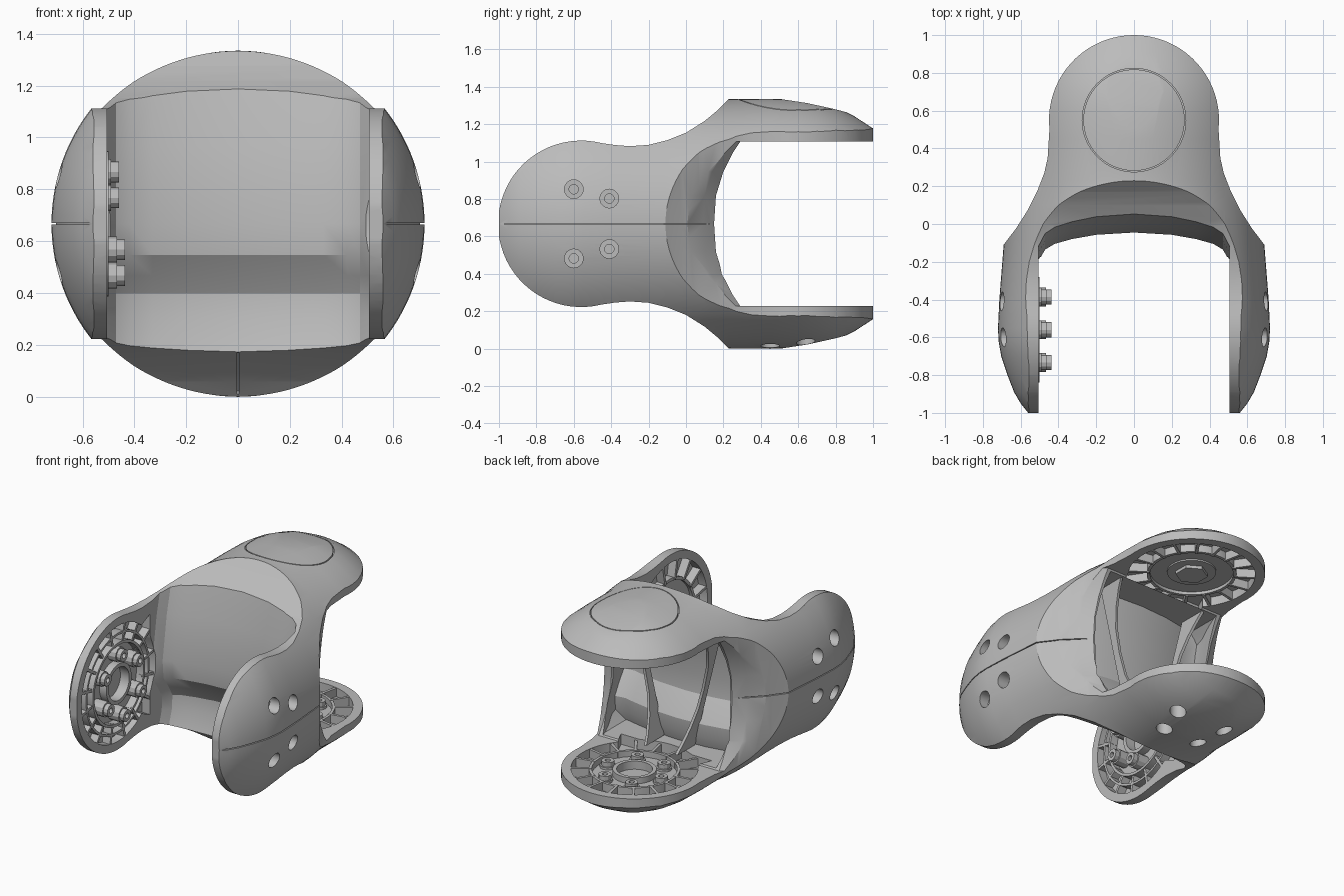
import bpy, bmesh, math
from mathutils import Matrix, Vector

old = bpy.data.objects.get("Cube")
if old:
    bpy.data.objects.remove(old)

grey = bpy.data.materials.new("plain_grey")
grey.use_nodes = True
grey.diffuse_color = (0.5, 0.5, 0.5, 1)
grey.node_tree.nodes["Principled BSDF"].inputs["Base Color"].default_value = (0.5, 0.5, 0.5, 1)

MID = 0.667          # height of the centre line
FRONT, REAR = -0.56, 0.55   # the two joint centres along y
X, Y, Z = Vector((1, 0, 0)), Vector((0, 1, 0)), Vector((0, 0, 1))


def frame(origin, u, n):
    """Local frame: u along local x, n along local z."""
    m = Matrix((u, n.cross(u), n)).transposed().to_4x4()
    m.translation = origin
    return m


def make(name, bm):
    bmesh.ops.remove_doubles(bm, verts=bm.verts, dist=1e-5)
    bmesh.ops.recalc_face_normals(bm, faces=bm.faces)
    me = bpy.data.meshes.new(name)
    bm.to_mesh(me)
    bm.free()
    me.materials.append(grey)
    ob = bpy.data.objects.new(name, me)
    bpy.context.collection.objects.link(ob)
    return ob


def loft(name, outline, levels, m):
    """Stack an outline at (height, shift) levels and cap it."""
    bm = bmesh.new()
    rows = [[bm.verts.new(m @ Vector((a + shift, b, h))) for a, b in outline]
            for h, shift in levels]
    n = len(outline)
    for lo, hi in zip(rows, rows[1:]):
        for i in range(n):
            j = (i + 1) % n
            bm.faces.new((lo[i], lo[j], hi[j], hi[i]))
    bm.faces.new(rows[0])
    bm.faces.new(rows[-1])
    return make(name, bm)


def prism(name, outline, h0, h1, m):
    return loft(name, outline, [(h0, 0), (h1, 0)], m)


def lathe(name, profile, m, segs=64):
    """Turn a closed (radius, height) profile about the local z axis."""
    bm = bmesh.new()
    rows = [[bm.verts.new(m @ Vector((r * math.cos(t), r * math.sin(t), h))) for r, h in profile]
            for t in (2 * math.pi * i / segs for i in range(segs))]
    k = len(profile)
    for i in range(segs):
        a, b = rows[i], rows[(i + 1) % segs]
        for j in range(k):
            bm.faces.new((a[j], a[(j + 1) % k], b[(j + 1) % k], b[j]))
    return make(name, bm)


def ring(name, r0, r1, h0, h1, m, segs=64):
    return lathe(name, [(r0, h0), (r1, h0), (r1, h1), (r0, h1)], m, segs)


def cut(ob, tool, op="DIFFERENCE"):
    mod = ob.modifiers.new("cut", "BOOLEAN")
    mod.operation, mod.solver, mod.object = op, "EXACT", tool
    bpy.context.view_layer.update()
    me = bpy.data.meshes.new_from_object(ob.evaluated_get(bpy.context.evaluated_depsgraph_get()))
    ob.modifiers.clear()
    ob.data = me
    bpy.data.objects.remove(tool)


def mirrored(half):
    """Close an outline given for b > 0 by mirroring it in b."""
    return half + [(a, -b) for a, b in reversed(half) if abs(b) > 1e-6]


def arc(c, r, a0, a1, n=20):
    return [(c + r * math.cos(math.radians(a0 + (a1 - a0) * i / n)),
             r * math.sin(math.radians(a0 + (a1 - a0) * i / n))) for i in range(n + 1)]


# Body: turned barrel trimmed by the side and plan outlines
along_y = frame(Vector((0, 0, MID)), X, Y)
side = frame(Vector((0, 0, MID)), Y, X)     # local (y, z), extruded in x
plan = frame(Vector((0, 0, MID)), Y, -Z)    # local (y, x), extruded in z
barrel = [(0, -1), (.56, -1), (.6, -.95), (.635, -.89), (.67, -.8), (.703, -.7), (.717, -.62), (.72, -.55),
          (.713, -.4), (.69, -.11), (.68, .1), (.667, .23), (.668, .45), (.665, .6), (.652, .7), (.625, .8),
          (.575, .9), (.51, 1), (0, 1)]
body = lathe("forked_link_body", barrel, along_y, 128)
cut(body, prism("side_trim", mirrored(arc(FRONT, .445, 180, 76) + [
    (-.38, .421), (-.3, .415), (-.2, .422), (-.1, .447), (0, .487), (.1, .55), (.17, .608),
    (.23, .668), (.5, .668), (.65, .645), (.8, .612), (1.1, .53)]), -1, 1, side), "INTERSECT")
cut(body, prism("plan_trim", mirrored(arc(REAR, .45, 0, 96) + [
    (.35, .457), (.27, .475), (.18, .51), (.07, .565), (-.02, .622), (-.11, .69), (-.25, .85),
    (-1.1, .85)]), -1, 1, plan), "INTERSECT")

# Fork slots: front one between the side ears, rear one between the flat plates
lean = [(-.9, .12), (-.55, .06), (-.3, 0), (0, -.045), (.12, -.035), (.2, .02), (.27, .06), (.36, .055),
        (.5, .01), (.9, -.14)]
front_slot = mirrored([(0, 0), (-.012, .2), (-.035, .33), (-.06, .42), (-.09, .47), (-.15, .505), (-1.2, .505)])
cut(body, loft("front_slot", front_slot, lean, plan))
curve = [(.15, 0), (.16, .15), (.2, .28), (.25, .38), (.29, .44)]
lip = [(-.9, -.3), (-.6, -.14), (-.52, -.06), (-.45, 0), (.45, 0), (.52, -.06), (.6, -.14), (.9, -.3)]
cut(body, loft("rear_slot", mirrored(curve + [(1.2, .44)]), lip, side))

# Hollow behind the front wall
hollow = loft("hollow", mirrored([(.045, 0), (.033, .2), (.01, .33), (-.01, .42), (.0, .49), (.06, .48),
                                  (.15, .45), (.3, .41), (.4, .38)]), lean, plan)
cut(hollow, lathe("hollow_limit", [(0, -.5), (.61, -.5), (.61, .5), (0, .5)], along_y), "INTERSECT")
cut(hollow, prism("hollow_height", [(-.5, -.43), (.5, -.43), (.5, .43), (-.5, .43)], -1, 1, side), "INTERSECT")
cut(body, hollow)

# Joint faces, each with n pointing into its slot
mounts = {
    "right_ear": frame(Vector((-.505, FRONT, MID)), Y, X),
    "left_ear": frame(Vector((.505, FRONT, MID)), Y, -X),
    "bottom_plate": frame(Vector((0, REAR, MID - .44)), -Y, Z),
    "top_plate": frame(Vector((0, REAR, MID + .44)), -Y, -Z),
}


def reach(t):
    """Distance from joint centre to recess edge; it widens towards the root."""
    if math.cos(t) < .65:
        return .39
    return max(.39, min(.34 / math.cos(t), .34 / max(abs(math.sin(t)), .01)))


for name, m in mounts.items():
    recess = [(reach(t) * math.cos(t), reach(t) * math.sin(t)) for t in (math.radians(a) for a in range(0, 360, 5))]
    cut(body, prism("recess", recess, -.06, .01, m))

# Screw holes in the ears and the bottom plate
for name, shift in (("right_ear", 0), ("left_ear", 0), ("bottom_plate", -.05)):
    for u, v in ((-.04, .185), (.15, .135), (-.04, -.185), (.15, -.135)):
        spot = mounts[name] @ Matrix.Translation((u + shift, v, 0))
        cut(body, lathe("bore", [(0, -.3), (.05, -.3), (.05, -.12), (.025, -.12), (.025, -.03), (0, -.03)], spot, 24))

# Seams: lid circle on top, split lines along the sides and underneath
cut(body, ring("lid_seam", .268, .274, -.4, -.14, mounts["top_plate"], 96))
for s in (-1, 1):
    cut(body, prism("side_seam", [(y, s * x) for y, x in (
        (-1.1, .54), (-.95, .58), (-.8, .652), (-.55, .703), (-.12, .672), (-.03, .605), (.03, .56),
        (.12, .48), (.2, .48), (.2, .8), (-1.1, .8))], -.003, .003, plan))
cut(body, prism("under_seam", [(.02, -.485), (.1, -.535), (.22, -.645), (.22, -.8), (.02, -.8)], -.003, .003, side))

parts = [body]

# Spoked lattice and hub for every joint face
for name, m in mounts.items():
    for i in range(16):
        t = 2 * math.pi * (i + .5) / 16
        spoke = [(.26, -.009), (reach(t) + .008, -.009), (reach(t) + .008, .009), (.26, .009)]
        parts.append(prism(name + "_spoke", spoke, -.065, -.003, m @ Matrix.Rotation(t, 4, "Z")))
    if name in ("right_ear", "bottom_plate"):
        ear = name == "right_ear"
        lift = .006 if ear else -.005
        if ear:
            parts.append(ring(name + "_lattice_ring", .325, .34, -.065, -.003, m))
        parts.append(lathe(name + "_hub", [(.11, -.065), (.28, -.065), (.28, lift), (.262, lift),
                                           (.262, -.045), (.135, -.045), (.135, lift), (.11, lift)], m))
        for i in range(6):
            t = math.radians(60 * i + 30)
            spot = m @ Matrix.Translation((.2 * math.cos(t), .2 * math.sin(t), 0))
            top = (.045 if t < math.pi else .068) if ear else 0
            parts.append(lathe(name + "_screw", [(0, -.065), (.05, -.065), (.05, top - .03), (.04, top - .03),
                                                 (.04, top), (.018, top), (.018, top - .03), (0, top - .03)], spot, 12))
    else:
        parts.append(lathe(name + "_idler_disc", [(0, -.065), (.275, -.065), (.275, -.01), (.255, -.01),
                                                  (.255, -.03), (.15, -.03), (.15, -.02), (0, -.02)], m))
        parts.append(ring(name + "_idler_nut", 0, .1, -.03, .0, m, 6))

# Two thin ribs inside the hollow, leaning together towards the bottom
rib = mirrored([(a - .02, b) for a, b in curve] + [(.08, .44)])
for s in (-1, 1):
    tilt = frame(Vector((s * .22, 0, MID)), Y, Vector((math.cos(.24), 0, -s * math.sin(.24))))
    parts.append(prism("wall_rib", rib, -.009, .009, tilt))

# Smooth the curved surfaces, keep the edges
bpy.ops.object.select_all(action="DESELECT")
for ob in parts:
    ob.select_set(True)
bpy.context.view_layer.objects.active = body
bpy.ops.object.shade_smooth_by_angle(angle=math.radians(28))
